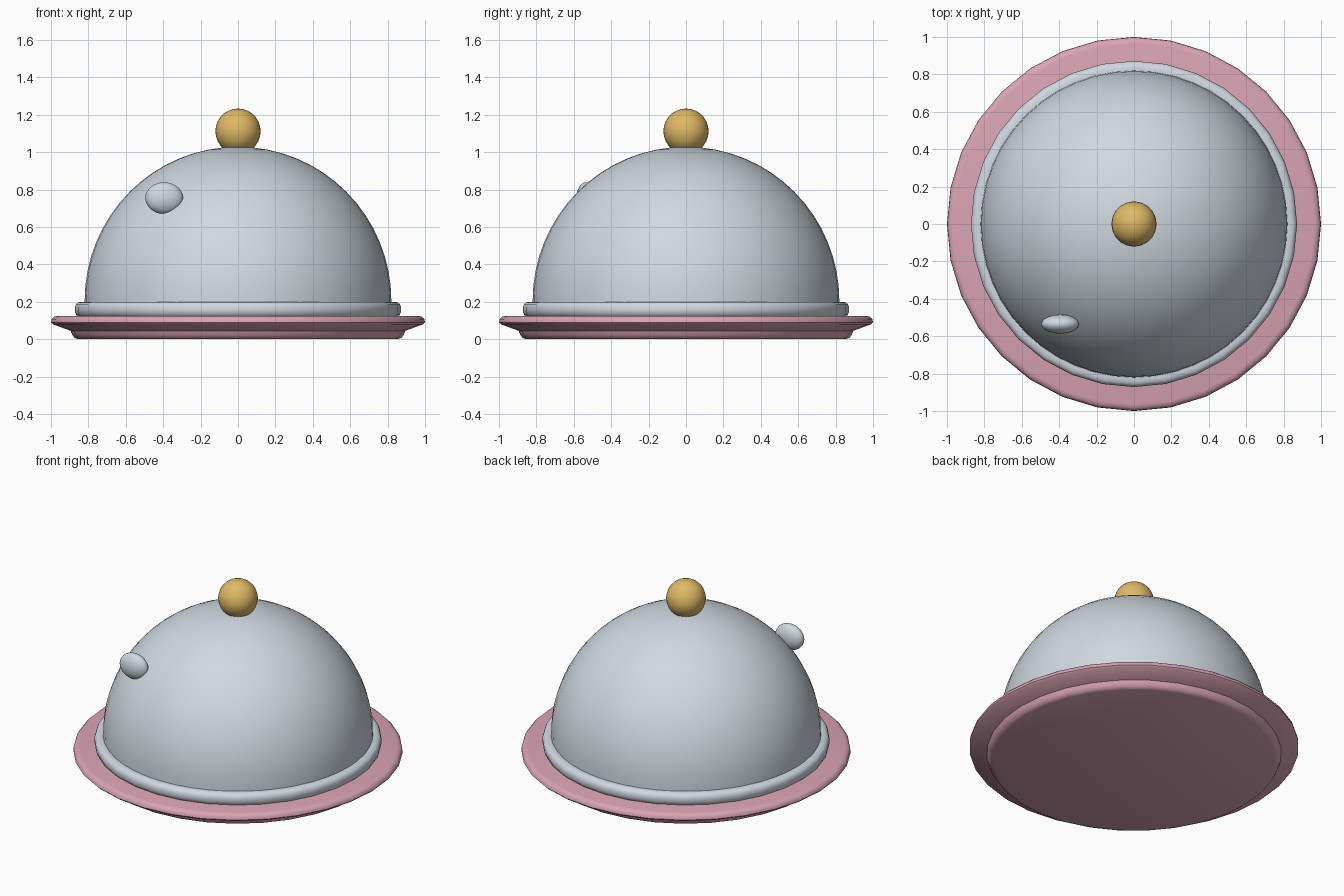
import bpy, bmesh, math

if "Cube" in bpy.data.objects:
    bpy.data.objects.remove(bpy.data.objects["Cube"])

def material(name, rgb):
    m = bpy.data.materials.new(name)
    m.diffuse_color = (*rgb, 1)
    m.use_nodes = True
    m.node_tree.nodes["Principled BSDF"].inputs["Base Color"].default_value = m.diffuse_color
    return m

silver = material("silver", (0.63, 0.69, 0.75))
pink = material("pink", (0.70, 0.37, 0.46))
gold = material("gold", (0.74, 0.49, 0.13))

def finish(obj, mat, angle=40):
    obj.data.materials.append(mat)
    bpy.ops.object.select_all(action='DESELECT')
    obj.select_set(True)
    bpy.context.view_layer.objects.active = obj
    bpy.ops.object.shade_smooth_by_angle(angle=math.radians(angle))

def lathe(name, profile, mat, n=32):
    """Revolve (radius, z) points, listed bottom to top, around z."""
    bm = bmesh.new()
    rings = []
    for r, z in profile:
        if r < 1e-5:
            rings.append([bm.verts.new((0, 0, z))] * n)
        else:
            rings.append([bm.verts.new((r * math.cos(2 * math.pi * i / n),
                                        r * math.sin(2 * math.pi * i / n), z)) for i in range(n)])
    for a, b in zip(rings, rings[1:]):
        for i in range(n):
            j = (i + 1) % n
            bm.faces.new(list(dict.fromkeys((a[i], a[j], b[j], b[i]))))
    bmesh.ops.recalc_face_normals(bm, faces=bm.faces)
    mesh = bpy.data.meshes.new(name)
    bm.to_mesh(mesh)
    bm.free()
    obj = bpy.data.objects.new(name, mesh)
    bpy.context.collection.objects.link(obj)
    finish(obj, mat)
    return obj

def ellipsoid(name, loc, size, mat, seg, rings):
    bpy.ops.mesh.primitive_uv_sphere_add(segments=seg, ring_count=rings, radius=1, location=loc)
    obj = bpy.context.object
    obj.name = name
    obj.scale = size
    finish(obj, mat)
    return obj

# Plate with a foot and a flared lip
lathe("plate", [(0, 0), (0.855, 0), (0.875, 0.008), (0.887, 0.025), (0.895, 0.045),
                (0.99, 0.08), (1.0, 0.09), (0.997, 0.107), (0.985, 0.12),
                (0.965, 0.125), (0, 0.125)], pink)

# Rounded band at the foot of the cover
lathe("cover_rim", [(0.80, 0.115), (0.85, 0.118), (0.865, 0.13), (0.872, 0.148),
                    (0.872, 0.17), (0.866, 0.187), (0.853, 0.197), (0.835, 0.2),
                    (0.80, 0.2)], silver)

# Domed cover
R, cz = 0.82, 0.205
dome = [(R, 0.13)] + [(R * math.cos(t), cz + R * 1.005 * math.sin(t))
                      for t in (math.pi / 2 * k / 16 for k in range(16))]
lathe("dome_cover", dome + [(0, cz + R * 1.005)], silver, 48)

# Knob and the small oval highlight bead
ellipsoid("knob", (0, 0, 1.112), (0.121, 0.121, 0.121), gold, 20, 14)
ellipsoid("highlight_bead", (-0.395, -0.535, 0.755), (0.101, 0.051, 0.084), silver, 20, 14)
